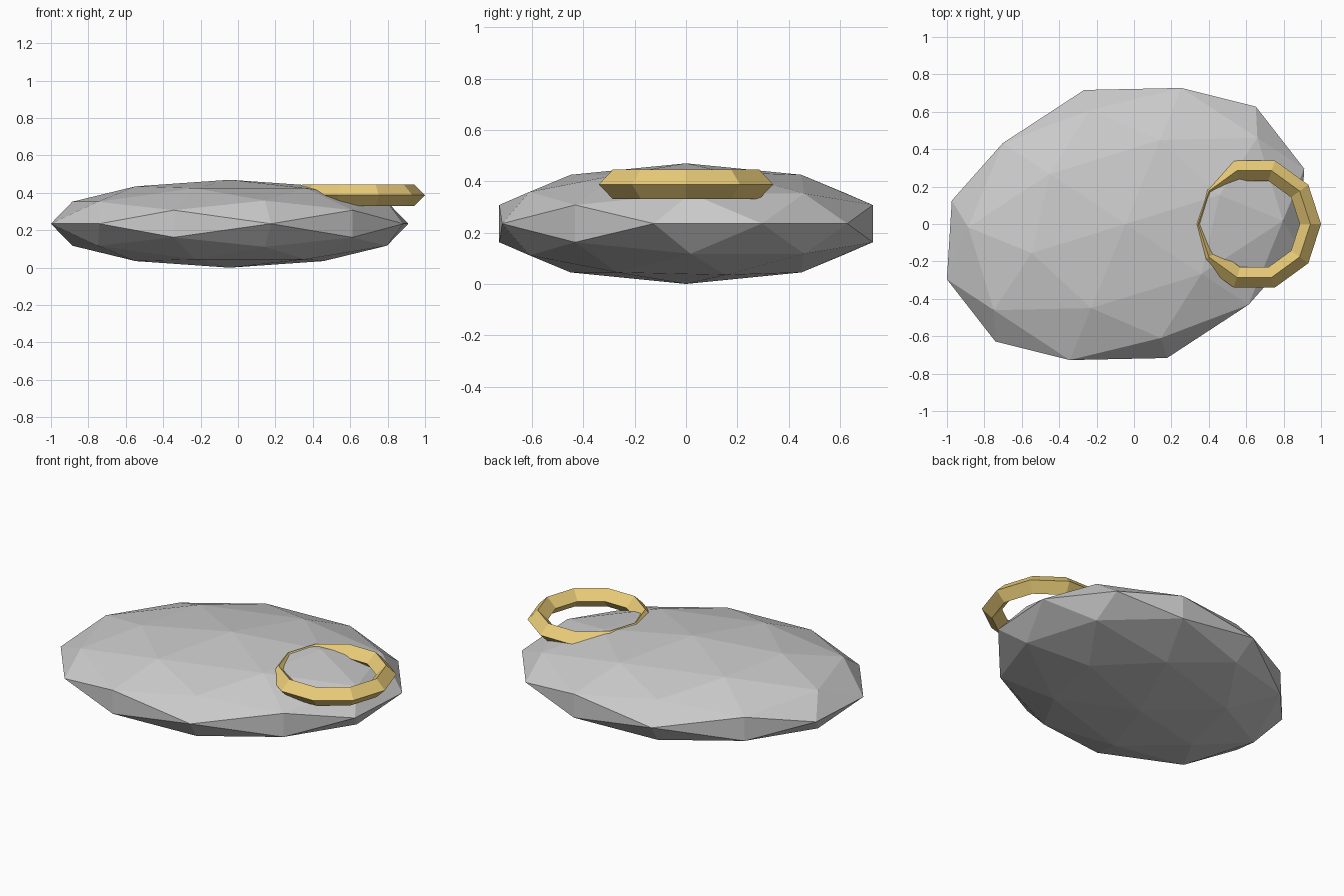
import bpy, bmesh, math
from mathutils import Vector, Matrix
from itertools import combinations

if "Cube" in bpy.data.objects:
    bpy.data.objects.remove(bpy.data.objects["Cube"])


def add_object(name, bm, color=None):
    bmesh.ops.recalc_face_normals(bm, faces=bm.faces[:])
    mesh = bpy.data.meshes.new(name)
    bm.to_mesh(mesh)
    bm.free()
    obj = bpy.data.objects.new(name, mesh)
    bpy.context.collection.objects.link(obj)
    if color:
        mat = bpy.data.materials.new(name + "_colour")
        mat.diffuse_color = color
        mat.use_nodes = True
        mat.node_tree.nodes["Principled BSDF"].inputs["Base Color"].default_value = mat.diffuse_color
        mesh.materials.append(mat)
    return obj


# Flat stone: icosahedron with an edge on top, subdivided once onto the sphere
t = (1 + math.sqrt(5)) / 2
corners = []
for a in (-t, t):
    for b in (-1, 1):
        corners += [Vector(p).normalized() for p in ((a, b, 0), (0, a, b), (b, 0, a))]
mids = [(p + q).normalized() for p, q in combinations(corners, 2) if (p - q).length < 1.1]
bm = bmesh.new()
for p in corners + mids:
    bm.verts.new(p)
bmesh.ops.convex_hull(bm, input=bm.verts[:])
bm.transform(Matrix.Translation((-0.045, 0, 0.235))
             @ Matrix.Rotation(0.3, 4, 'Z')
             @ Matrix.Diagonal((1.0, 0.75, 0.235, 1)))
add_object("stone", bm)

# Ring: ten segments with a diamond cross-section, half sunk into the stone
major, minor, segments, sides = 0.30, 0.057, 10, 4
bm = bmesh.new()
rows = []
for i in range(segments):
    u = 2 * math.pi * i / segments
    row = []
    for j in range(sides):
        v = 2 * math.pi * j / sides
        r = major + minor * math.cos(v)
        row.append(bm.verts.new((0.643 + r * math.cos(u), r * math.sin(u),
                                 0.388 + minor * math.sin(v))))
    rows.append(row)
for i in range(segments):
    a, b = rows[i], rows[(i + 1) % segments]
    for j in range(sides):
        k = (j + 1) % sides
        bm.faces.new((a[j], b[j], b[k], a[k]))
add_object("ring", bm, (0.83, 0.61, 0.19, 1))
